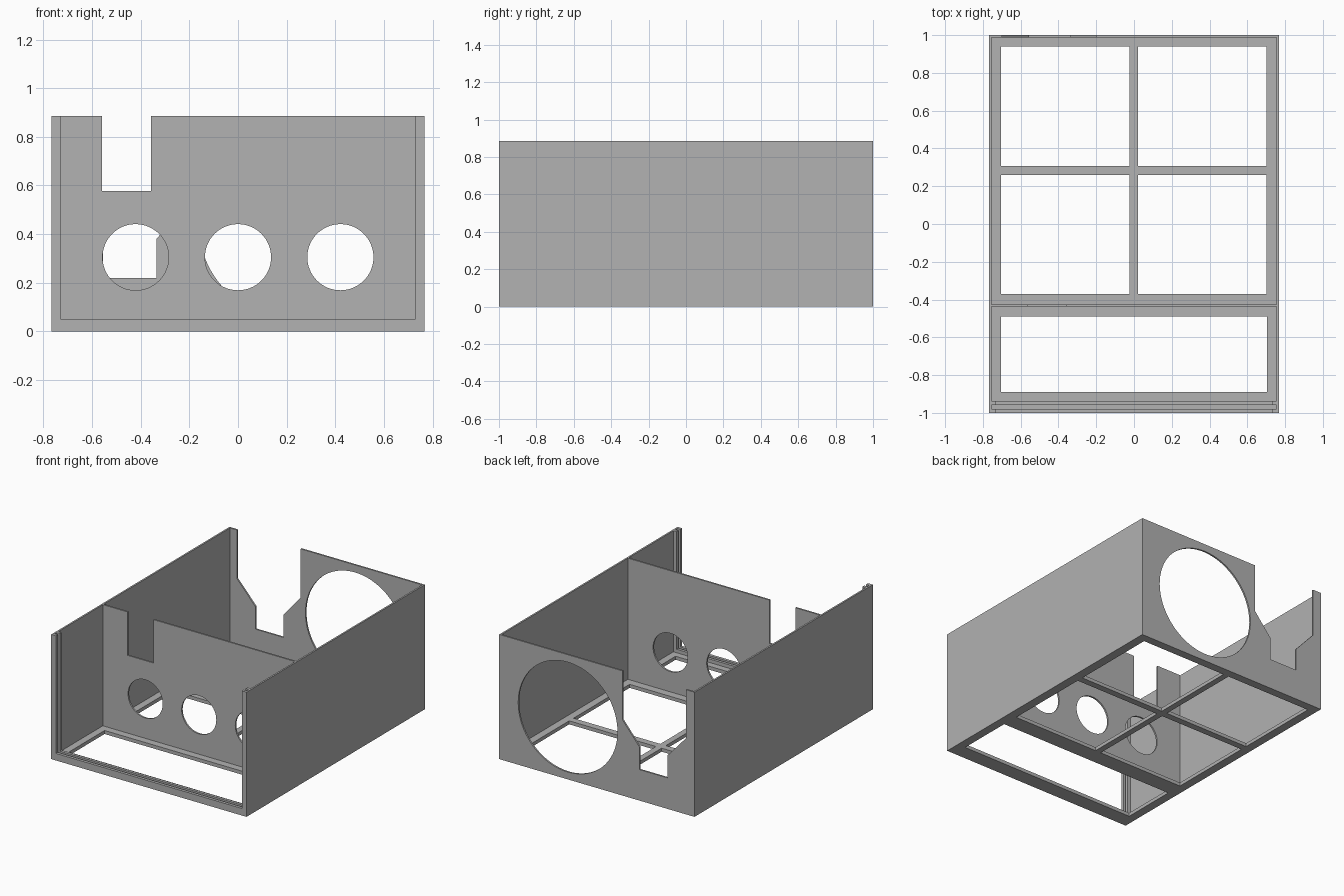
import bpy, bmesh, math

cube = bpy.data.objects.get("Cube")
if cube:
    bpy.data.objects.remove(cube, do_unlink=True)

grey = bpy.data.materials.new("plain grey")
grey.use_nodes = True
COLOR = (0.445, 0.445, 0.445, 1)
grey.diffuse_color = COLOR
grey.node_tree.nodes["Principled BSDF"].inputs["Base Color"].default_value = COLOR

W, H, T = 0.767, 0.885, 0.012   # half width, height, sheet thickness
FLOOR = 0.025                   # floor thickness
IN = W - T                      # inner half width


def rect(x0, x1, y0, y1):
    return [(x0, y0), (x1, y0), (x1, y1), (x0, y1)]


def circle(cx, cy, r, n=64):
    return [(cx + r * math.cos(2 * math.pi * i / n),
             cy + r * math.sin(2 * math.pi * i / n)) for i in range(n)]


def sheet(name, outlines, thick, loc, rot=(0, 0, 0)):
    """Flat panel: the first outline is the edge, the others are holes."""
    cu = bpy.data.curves.new(name, "CURVE")
    cu.dimensions = "2D"
    cu.fill_mode = "BOTH"
    cu.extrude = thick / 2
    for pts in outlines:
        sp = cu.splines.new("POLY")
        sp.points.add(len(pts) - 1)
        for p, (x, y) in zip(sp.points, pts):
            p.co = (x, y, 0, 1)
        sp.use_cyclic_u = True
    ob = bpy.data.objects.new(name, cu)
    bpy.context.collection.objects.link(ob)
    ob.location, ob.rotation_euler = loc, rot
    bpy.ops.object.select_all(action="DESELECT")
    ob.select_set(True)
    bpy.context.view_layer.objects.active = ob
    bpy.ops.object.convert(target="MESH")
    ob = bpy.context.view_layer.objects.active
    bm = bmesh.new()
    bm.from_mesh(ob.data)
    bmesh.ops.remove_doubles(bm, verts=bm.verts, dist=0.0002)
    bmesh.ops.recalc_face_normals(bm, faces=bm.faces)
    bm.to_mesh(ob.data)
    bm.free()
    ob.data.materials.clear()
    ob.data.materials.append(grey)
    bpy.ops.object.shade_smooth_by_angle(angle=math.radians(30))
    return ob


def upright(name, outlines, y0, y1):
    """Panel facing the front, drawn in x and z."""
    return sheet(name, outlines, y1 - y0, (0, (y0 + y1) / 2, 0), (math.pi / 2, 0, 0))


# Floor frame with one wide front opening and four rear openings
windows = [rect(-0.705, 0.705, -0.89, -0.49)]
for x0, x1 in ((-0.705, -0.024), (0.02, 0.702)):
    for y0, y1 in ((-0.37, 0.26), (0.308, 0.94)):
        windows.append(rect(x0, x1, y0, y1))
sheet("floor_frame", [rect(-IN, IN, -1, 1)] + windows, FLOOR, (0, 0, FLOOR / 2))

# Side walls
for side, s in (("left", 1), ("right", -1)):
    sheet(side + "_wall", [rect(-1, 1, 0, H)], T, (s * (W - T / 2), 0, 0),
          (math.pi / 2, 0, math.pi / 2))

# Back wall with a large round opening and a stepped cable notch
back = [(-IN, FLOOR), (IN, FLOOR), (IN, H), (-0.20, H), (-0.20, 0.54),
        (-0.335, 0.38), (-0.335, 0.22), (-0.555, 0.22), (-0.555, 0.38),
        (-0.70, 0.54), (-0.70, H), (-IN, H)]
upright("back_wall", [back, circle(0.228, 0.442, 0.39, 96)], 1 - T, 1)

# Inner divider with a top notch and three round holes
divider = [(-IN, FLOOR), (IN, FLOOR), (IN, H), (-0.358, H), (-0.358, 0.577),
           (-0.56, 0.577), (-0.56, H), (-IN, H)]
holes = [circle(x, 0.305, 0.136) for x in (-0.421, 0, 0.421)]
upright("divider", [divider] + holes, -0.438, -0.426)

# Two U-shaped lips forming the groove for a sliding front panel
LX, LZ = 0.73, 0.05
lip = [(-IN, FLOOR), (IN, FLOOR), (IN, H), (LX, H), (LX, LZ),
       (-LX, LZ), (-LX, H), (-IN, H)]
upright("front_lip", [lip], -1, -0.979)
upright("rear_lip", [lip], -0.957, -0.937)
